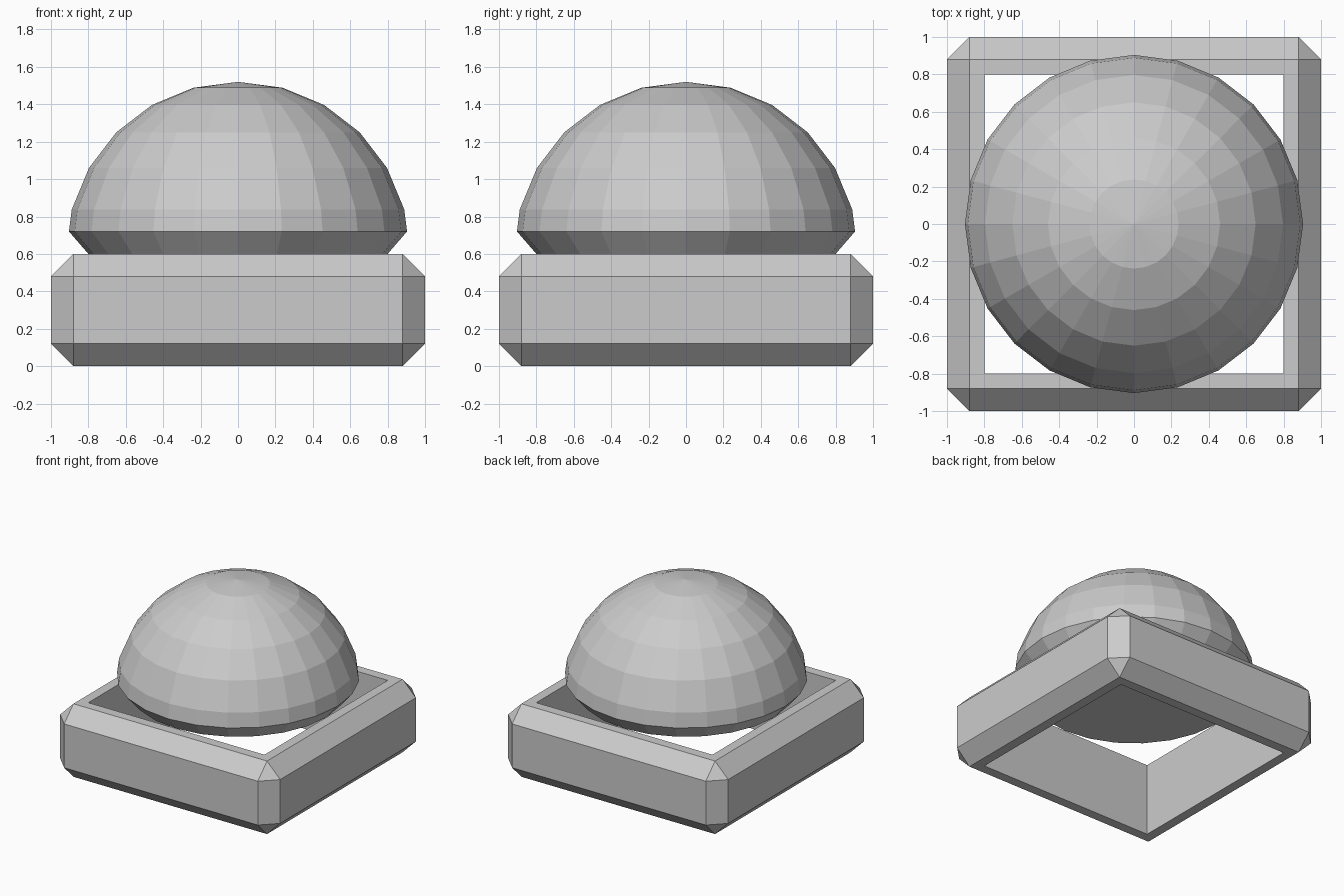
import bpy, bmesh
from math import sin, cos, pi

if "Cube" in bpy.data.objects:
    bpy.data.objects.remove(bpy.data.objects["Cube"])


def add_object(name, bm):
    bmesh.ops.recalc_face_normals(bm, faces=bm.faces)
    mesh = bpy.data.meshes.new(name)
    bm.to_mesh(mesh)
    bm.free()
    obj = bpy.data.objects.new(name, mesh)
    bpy.context.collection.objects.link(obj)
    return obj


def box(name, size, z_mid):
    bm = bmesh.new()
    bmesh.ops.create_cube(bm, size=1)
    bmesh.ops.scale(bm, vec=size, verts=bm.verts)
    bmesh.ops.translate(bm, vec=(0, 0, z_mid), verts=bm.verts)
    return add_object(name, bm)


def lathe(name, profile, sides):
    # profile runs from the top pole to the bottom ring, which is capped flat
    bm = bmesh.new()
    pole = bm.verts.new((0, 0, profile[0][1]))
    rings = [[bm.verts.new((r * cos(2 * pi * i / sides), r * sin(2 * pi * i / sides), z))
              for i in range(sides)] for r, z in profile[1:]]
    for i in range(sides):
        j = (i + 1) % sides
        bm.faces.new((pole, rings[0][i], rings[0][j]))
        for a, b in zip(rings, rings[1:]):
            bm.faces.new((a[i], b[i], b[j], a[j]))
    bm.faces.new(rings[-1])
    return add_object(name, bm)


# Square base frame: chamfered block with a square hole cut through
frame = box("base_frame", (2, 2, 0.6), 0.3)
bevel = frame.modifiers.new("chamfer", 'BEVEL')
bevel.width = 0.12
bevel.segments = 1

cutter = box("hole_cutter", (1.6, 1.6, 2), 0.3)
cutter.hide_render = True
cutter.hide_set(True)
cut = frame.modifiers.new("hole", 'BOOLEAN')
cut.operation = 'DIFFERENCE'
cut.solver = 'EXACT'
cut.object = cutter

# Dome: faceted hemisphere with a chamfered lower rim and flat underside
R, Z0 = 0.92, 0.6
arc = [(R * sin(k * pi / 12), Z0 + R * cos(k * pi / 12)) for k in range(6)]
lathe("dome", arc + [(0.904, 0.72), (0.8, Z0)], 24)
